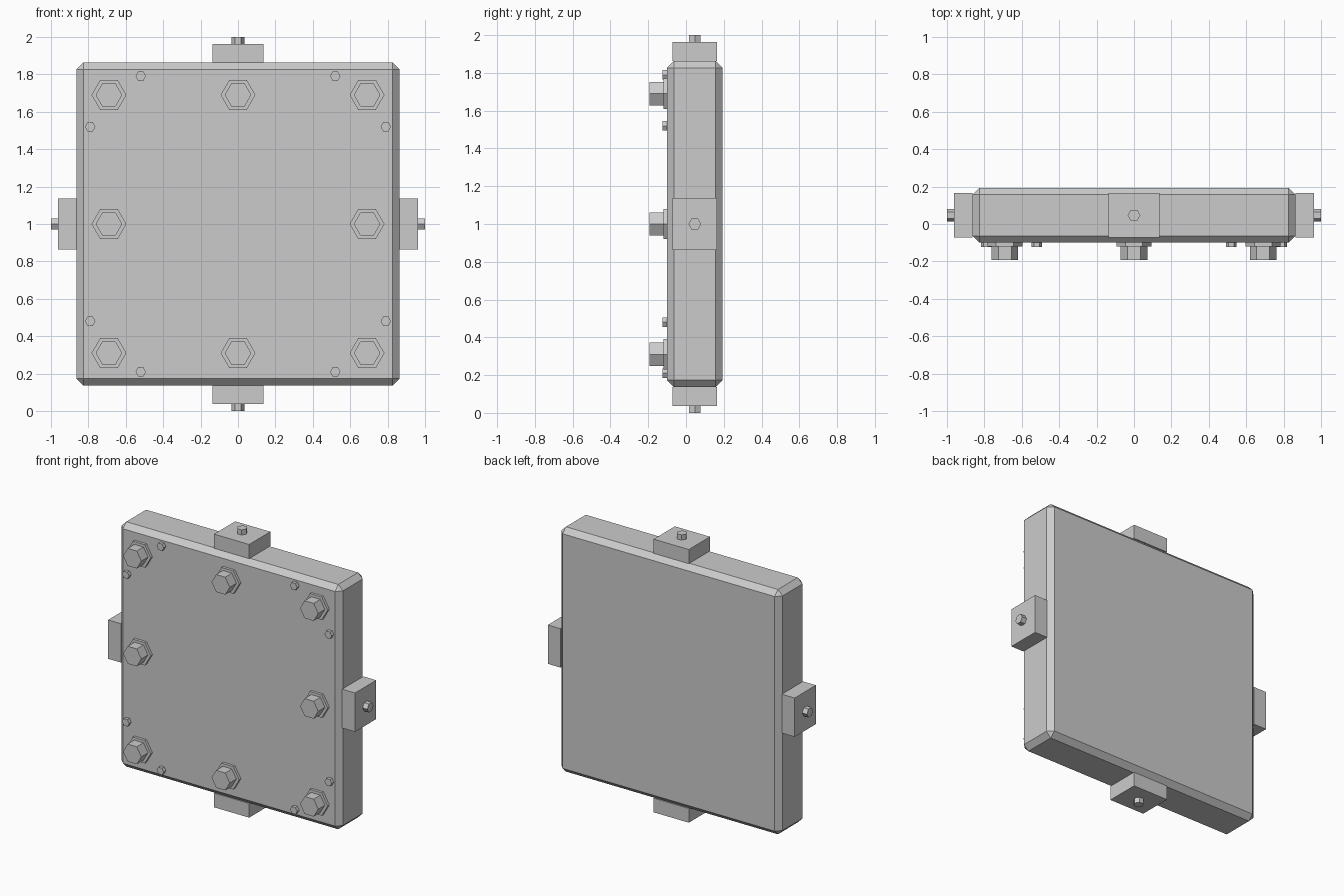
import bpy
import math
from mathutils import Vector

cube = bpy.data.objects.get("Cube")
if cube:
    bpy.data.objects.remove(cube, do_unlink=True)

# Single grey metal colour
grey = bpy.data.materials.new("grey_metal")
grey.use_nodes = True
colour = (0.6, 0.6, 0.6, 1)
grey.diffuse_color = colour
grey.node_tree.nodes["Principled BSDF"].inputs["Base Color"].default_value = colour

HALF = 0.863        # half width of the plate
FRONT, BACK = -0.1, 0.193
MID = (FRONT + BACK) / 2
CENTRE = Vector((0, MID, 1))


def box(name, centre, size, bevel=0):
    bpy.ops.mesh.primitive_cube_add(size=1, location=centre)
    ob = bpy.context.object
    ob.name = name
    ob.scale = size
    bpy.ops.object.transform_apply(location=False, rotation=False, scale=True)
    ob.data.materials.append(grey)
    if bevel:
        mod = ob.modifiers.new("chamfer", 'BEVEL')
        mod.width = bevel
        mod.segments = 1
    return ob


def hexagon(name, start, direction, length, radius, corner):
    """Hexagonal prism from start along direction, one corner pointing along corner."""
    bpy.ops.mesh.primitive_cylinder_add(vertices=6, radius=radius, depth=length)
    ob = bpy.context.object
    ob.name = name
    ob.data.materials.append(grey)
    z = Vector(direction)
    y = Vector(corner)
    x = y.cross(z)
    for v in ob.data.vertices:
        v.co = x * v.co.x + y * v.co.y + z * v.co.z
    ob.location = Vector(start) + z * length / 2
    return ob


# Chamfered plate
box("plate_body", CENTRE, (2 * HALF, BACK - FRONT, 2 * HALF), 0.036)

# Mounting block and hex pin on each edge
X, Y, Z = Vector((1, 0, 0)), Vector((0, 1, 0)), Vector((0, 0, 1))
for name, d, corner in (("left", X, Y), ("right", -X, Y), ("top", Z, X), ("bottom", -Z, X)):
    size = [0.1 if abs(d[i]) > 0.5 else 0.274 for i in range(3)]
    size[1] = 0.236
    box(name + "_block", CENTRE + d * (HALF + 0.05), size)
    hexagon(name + "_pin", CENTRE + d * 0.95, d, 0.05, 0.034, corner)

# Large bolts with hex washers around the front face
for i in (-1, 0, 1):
    for k in (-1, 0, 1):
        if i or k:
            p = Vector((i * 0.69, FRONT + 0.01, 1 + k * 0.69))
            hexagon("bolt_washer", p, -Y, 0.029, 0.093, X)
            hexagon("bolt_head", p, -Y, 0.103, 0.071, X)

# Small screws near the corners
for sx in (-1, 1):
    for sz in (-1, 1):
        for a, b in ((0.52, 0.79), (0.79, 0.52)):
            hexagon("small_screw", (sx * a, FRONT + 0.01, 1 + sz * b), -Y, 0.034, 0.028, X)
